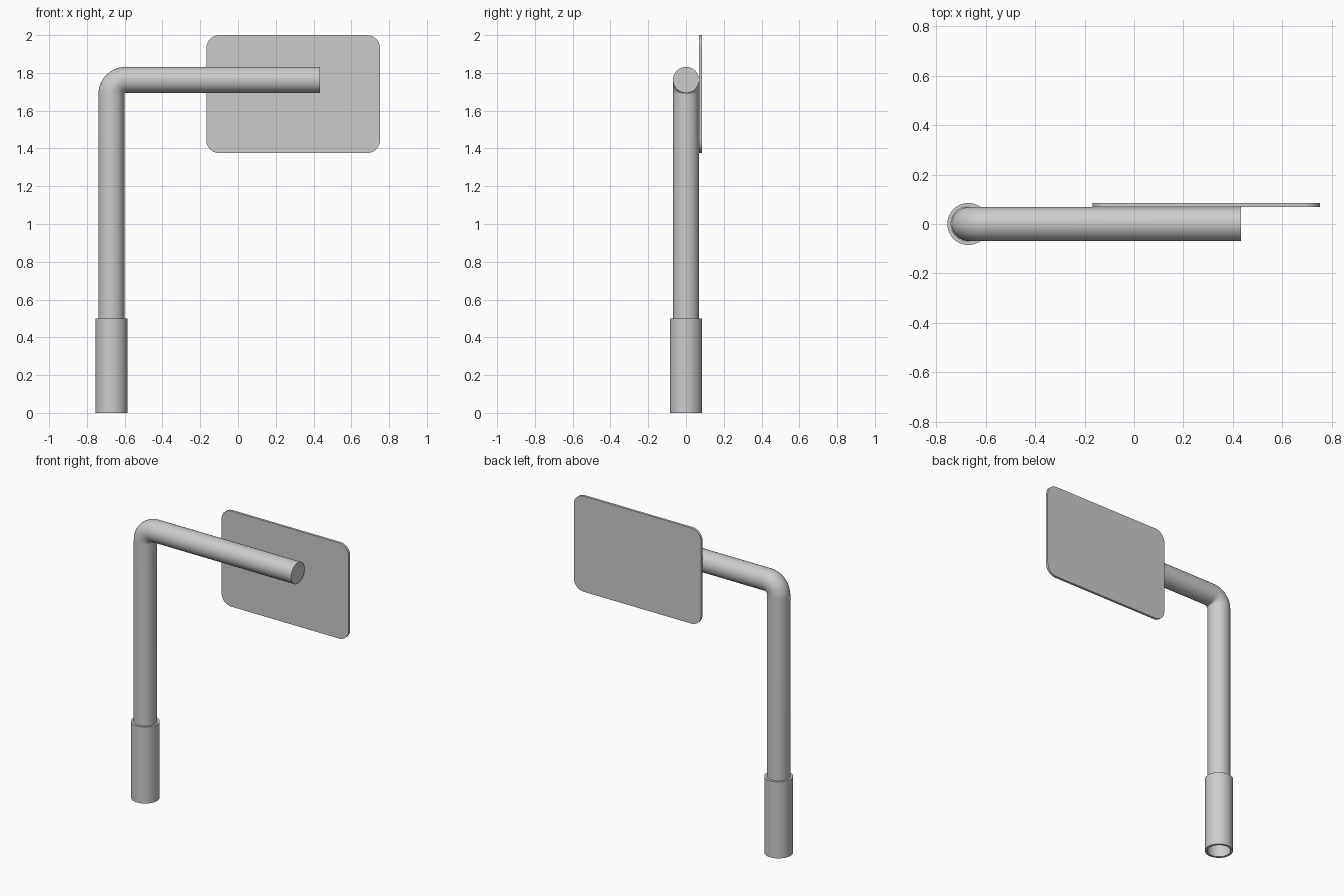
import bpy, bmesh, math
from mathutils import Vector

if "Cube" in bpy.data.objects:
    bpy.data.objects.remove(bpy.data.objects["Cube"])

SIDES = 48
POST_X, PIPE_R, ARM_Z, ARM_END = -0.67, 0.069, 1.763, 0.433
SLEEVE_R, SLEEVE_H = 0.085, 0.5


def finish(name, bm):
    bmesh.ops.recalc_face_normals(bm, faces=bm.faces[:])
    mesh = bpy.data.meshes.new(name)
    bm.to_mesh(mesh)
    bm.free()
    obj = bpy.data.objects.new(name, mesh)
    bpy.context.collection.objects.link(obj)
    bpy.ops.object.select_all(action='DESELECT')
    obj.select_set(True)
    bpy.context.view_layer.objects.active = obj
    bpy.ops.object.shade_smooth_by_angle(angle=math.radians(35))
    return obj


def ring(bm, centre, u, v, r):
    return [bm.verts.new(centre + r * (math.cos(a) * u + math.sin(a) * v))
            for a in (2 * math.pi * i / SIDES for i in range(SIDES))]


def bridge(bm, a, b):
    for i in range(len(a)):
        j = (i + 1) % len(a)
        bm.faces.new((a[i], a[j], b[j], b[i]))


# bent pipe: upright post, rounded elbow and horizontal arm in one sweep
BEND = 0.076
stations = [(Vector((POST_X, 0, SLEEVE_H - 0.005)), 0.0)]
for k in range(17):
    t = math.pi / 2 * k / 16
    stations.append((Vector((POST_X + BEND * (1 - math.cos(t)), 0,
                             ARM_Z - BEND + BEND * math.sin(t))), t))
stations.append((Vector((ARM_END, 0, ARM_Z)), math.pi / 2))

bm = bmesh.new()
rings = [ring(bm, c, Vector((math.cos(t), 0, -math.sin(t))), Vector((0, 1, 0)), PIPE_R)
         for c, t in stations]
for a, b in zip(rings, rings[1:]):
    bridge(bm, a, b)
bm.faces.new(rings[0])
bm.faces.new(rings[-1])
finish("bent_pipe", bm)

# hollow ground sleeve around the foot of the post
bm = bmesh.new()
X, Y = Vector((1, 0, 0)), Vector((0, 1, 0))
profile = [(SLEEVE_R, 0), (SLEEVE_R, SLEEVE_H), (PIPE_R + 0.001, SLEEVE_H), (PIPE_R + 0.001, 0)]
rings = [ring(bm, Vector((POST_X, 0, z)), X, Y, r) for r, z in profile]
for k in range(4):
    bridge(bm, rings[k], rings[(k + 1) % 4])
finish("ground_sleeve", bm)

# rounded sign panel behind the arm
X0, X1, Z0, Z1, CORNER = -0.168, 0.752, 1.375, 2.0, 0.07
outline = []
for cx, cz, start in ((X1 - CORNER, Z1 - CORNER, 0), (X0 + CORNER, Z1 - CORNER, 90),
                      (X0 + CORNER, Z0 + CORNER, 180), (X1 - CORNER, Z0 + CORNER, 270)):
    for k in range(11):
        a = math.radians(start + 9 * k)
        outline.append((cx + CORNER * math.cos(a), cz + CORNER * math.sin(a)))
bm = bmesh.new()
front, back = ([bm.verts.new((x, y, z)) for x, z in outline] for y in (PIPE_R, SLEEVE_R))
bridge(bm, front, back)
bm.faces.new(front)
bm.faces.new(back)
finish("sign_panel", bm)
